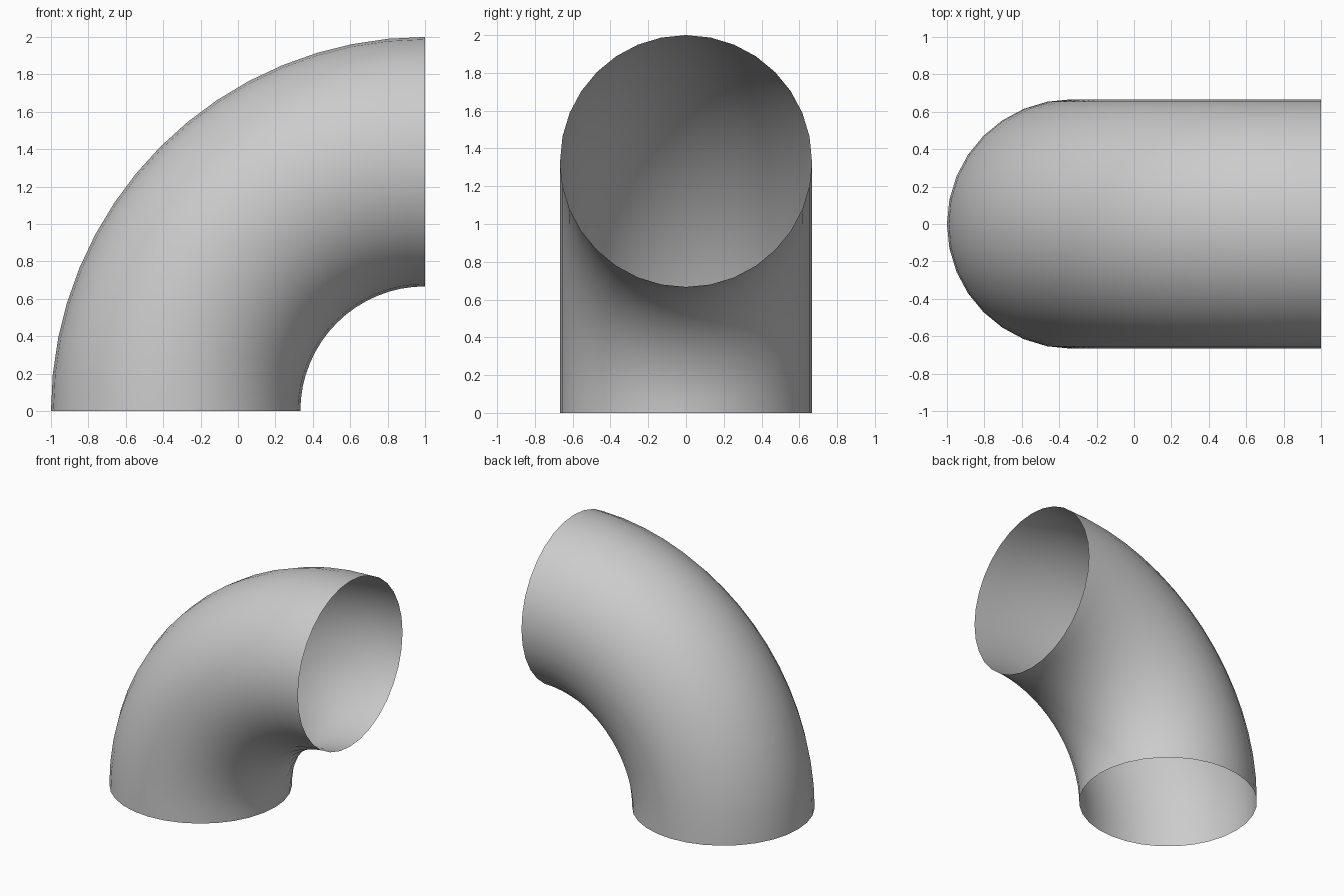
import bpy, bmesh
from math import radians
from mathutils import Matrix

if "Cube" in bpy.data.objects:
    bpy.data.objects.remove(bpy.data.objects["Cube"])

TUBE_R = 2 / 3      # radius of the pipe
BEND_R = 4 / 3      # radius of the bend centreline
BEND_CENTRE = (1, 0, 0)

# Open-ended pipe elbow: a ring on the ground swept a quarter turn
bm = bmesh.new()
ring = bmesh.ops.create_circle(
    bm, segments=32, radius=TUBE_R,
    matrix=Matrix.Translation((1 - BEND_R, 0, 0)))
edges = list({e for v in ring["verts"] for e in v.link_edges})
bmesh.ops.spin(bm, geom=ring["verts"] + edges, cent=BEND_CENTRE,
               axis=(0, 1, 0), angle=radians(90), steps=16)
bmesh.ops.recalc_face_normals(bm, faces=bm.faces)

# Make sure the surface faces outwards (away from the centreline)
bm.faces.ensure_lookup_table()
top = max(bm.faces, key=lambda f: f.calc_center_median().z)
if top.normal.z < 0:
    bmesh.ops.reverse_faces(bm, faces=bm.faces)
for f in bm.faces:
    f.smooth = True

mesh = bpy.data.meshes.new("pipe_elbow")
bm.to_mesh(mesh)
bm.free()
elbow = bpy.data.objects.new("pipe_elbow", mesh)
bpy.context.collection.objects.link(elbow)
